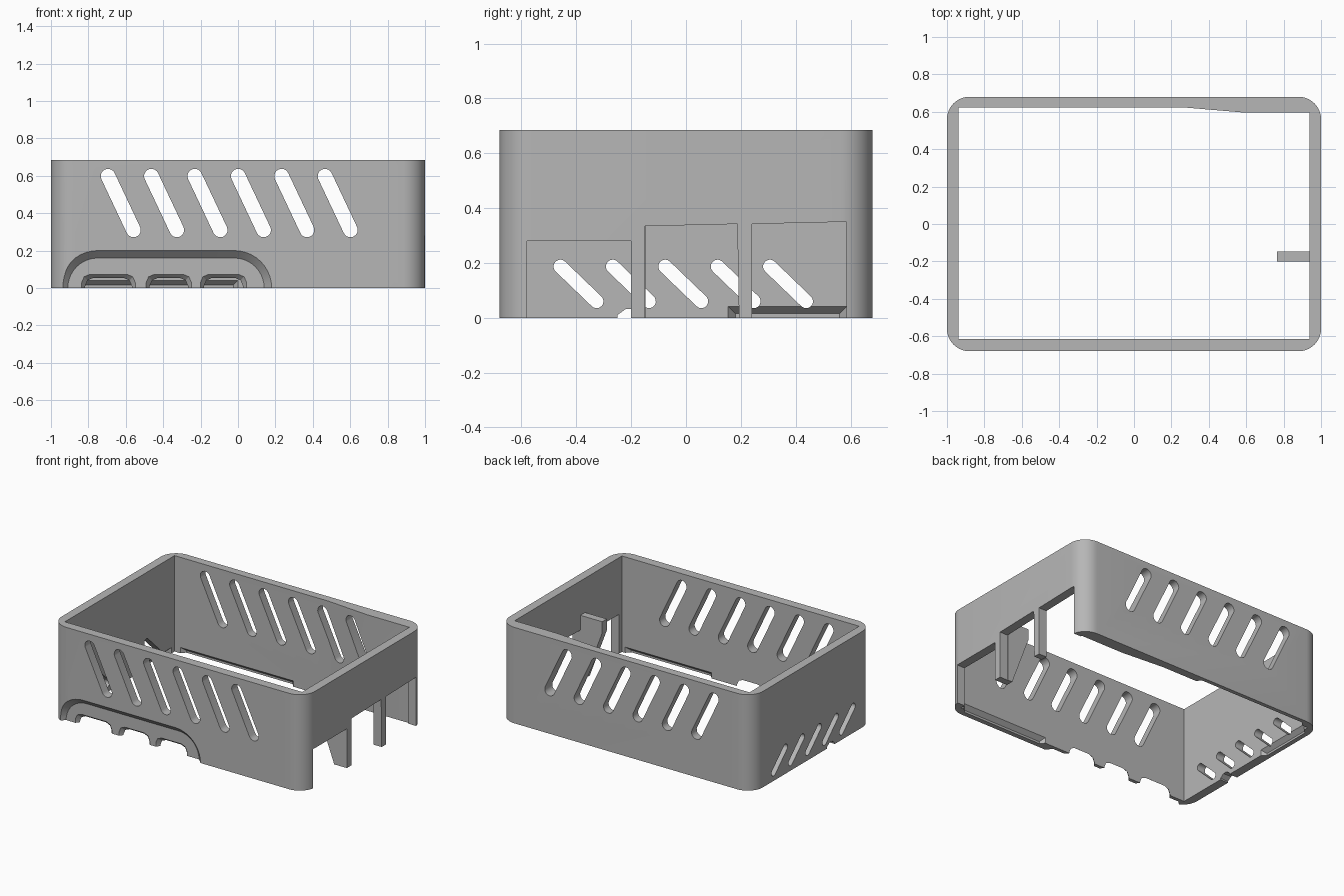
import bpy, bmesh, math
from mathutils import Vector

cube = bpy.data.objects.get("Cube")
if cube:
    bpy.data.objects.remove(cube)

grey = bpy.data.materials.new("matte grey")
grey.use_nodes = True
GREY = (0.47, 0.47, 0.47, 1)
grey.diffuse_color = GREY
grey.node_tree.nodes["Principled BSDF"].inputs["Base Color"].default_value = GREY

H = 0.685        # case height
IN_X = 0.937     # inner wall faces
IN_FRONT, IN_BACK = -0.615, 0.622


def loft(name, ring_a, ring_b):
    """Solid between two matching rings of 3D points."""
    bm = bmesh.new()
    a = [bm.verts.new(p) for p in ring_a]
    b = [bm.verts.new(p) for p in ring_b]
    bm.faces.new(a)
    bm.faces.new(b[::-1])
    for i in range(len(a)):
        j = (i + 1) % len(a)
        bm.faces.new((a[i], b[i], b[j], a[j]))
    bmesh.ops.recalc_face_normals(bm, faces=bm.faces)
    mesh = bpy.data.meshes.new(name)
    bm.to_mesh(mesh)
    bm.free()
    mesh.materials.append(grey)
    obj = bpy.data.objects.new(name, mesh)
    bpy.context.collection.objects.link(obj)
    return obj


def on_x(pts, x):
    return [(x, p[0], p[1]) for p in pts]


def on_y(pts, y):
    return [(p[0], y, p[1]) for p in pts]


def on_z(pts, z):
    return [(p[0], p[1], z) for p in pts]


def arc(cx, cz, r, start, end, n=10):
    return [(cx + r * math.cos(math.radians(start + (end - start) * i / n)),
             cz + r * math.sin(math.radians(start + (end - start) * i / n)))
            for i in range(n + 1)]


def slot(top, bottom, r):
    """Outline of a slanted slot with round ends."""
    d = Vector(bottom) - Vector(top)
    a = math.degrees(math.atan2(d.y, d.x))
    return arc(*top, r, a + 90, a + 270) + arc(*bottom, r, a - 90, a + 90)


def rect(a0, a1, b0, b1):
    return [(a0, b0), (a1, b0), (a1, b1), (a0, b1)]


def cut(cutter):
    cutter.hide_render = True
    mod = case.modifiers.new("cut", 'BOOLEAN')
    mod.operation = 'DIFFERENCE'
    mod.solver = 'EXACT'
    mod.object = cutter
    bpy.context.view_layer.objects.active = case
    bpy.ops.object.modifier_apply(modifier=mod.name)
    bpy.data.objects.remove(cutter)


# Rounded outer shell, hollowed by a square-cornered void
R, W, D = 0.12, 1.0, 0.68
outline = (arc(W - R, D - R, R, 0, 90) + arc(R - W, D - R, R, 90, 180)
           + arc(R - W, R - D, R, 180, 270) + arc(W - R, R - D, R, 270, 360))
case = loft("case_wall", on_z(outline, 0), on_z(outline, H))
void = [(-IN_X, IN_FRONT), (IN_X, IN_FRONT), (IN_X, 0.595), (0.6, 0.595),
        (0.28, IN_BACK), (-IN_X, IN_BACK)]
cut(loft("void", on_z(void, -0.1), on_z(void, H + 0.1)))

# Vent slots through front and back walls
for i in range(6):
    x = -0.695 + i * 0.232
    s = slot((x, 0.598), (x + 0.136, 0.31), 0.039)
    cut(loft("long_vent", on_y(s, -1), on_y(s, 1)))

# Vent slots through the wall at -x
for i in range(5):
    y = -0.458 + i * 0.191
    s = slot((y, 0.187), (y + 0.132, 0.06), 0.025)
    cut(loft("side_vent", on_x(s, -1.1), on_x(s, -0.8)))

# Three socket openings in the wall at +x, leaving two posts
for y0, y1, z0, z1, lean in ((-0.58, -0.2, 0.28, 0.28, 0),
                             (-0.15, 0.195, 0.334, 0.342, -0.008),
                             (0.24, 0.585, 0.342, 0.35, 0)):
    s = [(y0, -0.1), (y1, -0.1), (y1 + lean, z1), (y0, z0)]
    cut(loft("socket", on_x(s, 0.8), on_x(s, 1.1)))


# Sloped arch recess on the front
def arch(o):
    r, x0, x1 = 0.16 + o, -0.91 - o, 0.14 + o
    return ([(x1, -0.1)] + arc(x1 - r, 0, r, 0, 90)
            + arc(x0 + r, 0, r, 90, 180) + [(x0, -0.1)])


cut(loft("arch_recess", on_y(arch(0.06), -0.70), on_y(arch(0), -0.64)))


# Three flared ports inside the arch
def port(x0, x1, o):
    x0, x1, top = x0 + o, x1 - o, 0.072 - o
    c = 0.045
    return [(x0, -0.1), (x0, top - c), (x0 + 0.3 * c, top - 0.3 * c),
            (x0 + c, top), (x1 - c, top), (x1 - 0.3 * c, top - 0.3 * c),
            (x1, top - c), (x1, -0.1)]


for x0, x1 in ((-0.835, -0.55), (-0.49, -0.25), (-0.2, 0.045)):
    cut(loft("port", on_y(port(x0, x1, -0.005), -0.645),
             on_y(port(x0, x1, 0.025), -0.605)))

# Sloped rebates along the bottom inner edges
E = 0.01
side_mouth, side_end = rect(0.145, 0.595, -0.1, 0.05), rect(0.18, 0.56, -0.1, 0.015)
cut(loft("side_rebate", on_x(side_mouth, E - IN_X), on_x(side_end, -0.967)))
mouth, end = rect(-0.9, 0.01, -0.1, 0.05), rect(-0.865, -0.025, -0.1, 0.015)
cut(loft("back_rebate", on_y(mouth, IN_BACK - E), on_y(end, IN_BACK + 0.03)))
mouth, end = rect(0.22, 0.92, -0.1, 0.05), rect(0.255, 0.885, -0.1, 0.015)
cut(loft("front_rebate", on_y(mouth, IN_FRONT + E), on_y(end, IN_FRONT - 0.03)))

# Small notch under the wall at -x
notch = [(-0.25, -0.1), (-0.25, 0.01), (-0.22, 0.032), (-0.19, 0.032),
         (-0.16, 0.01), (-0.16, -0.1)]
cut(loft("notch", on_x(notch, -1.1), on_x(notch, -0.8)))

# Brace behind the first post
brace = [(IN_X, 0.0), (0.9, 0.0), (0.765, 0.36), (0.765, 0.44), (IN_X, 0.44)]
loft("post_brace", on_y(brace, -0.2), on_y(brace, -0.147))

# Smooth only the rounded corners and slot ends
bpy.ops.object.select_all(action='DESELECT')
case.select_set(True)
bpy.context.view_layer.objects.active = case
bpy.ops.object.shade_smooth_by_angle(angle=math.radians(25))
